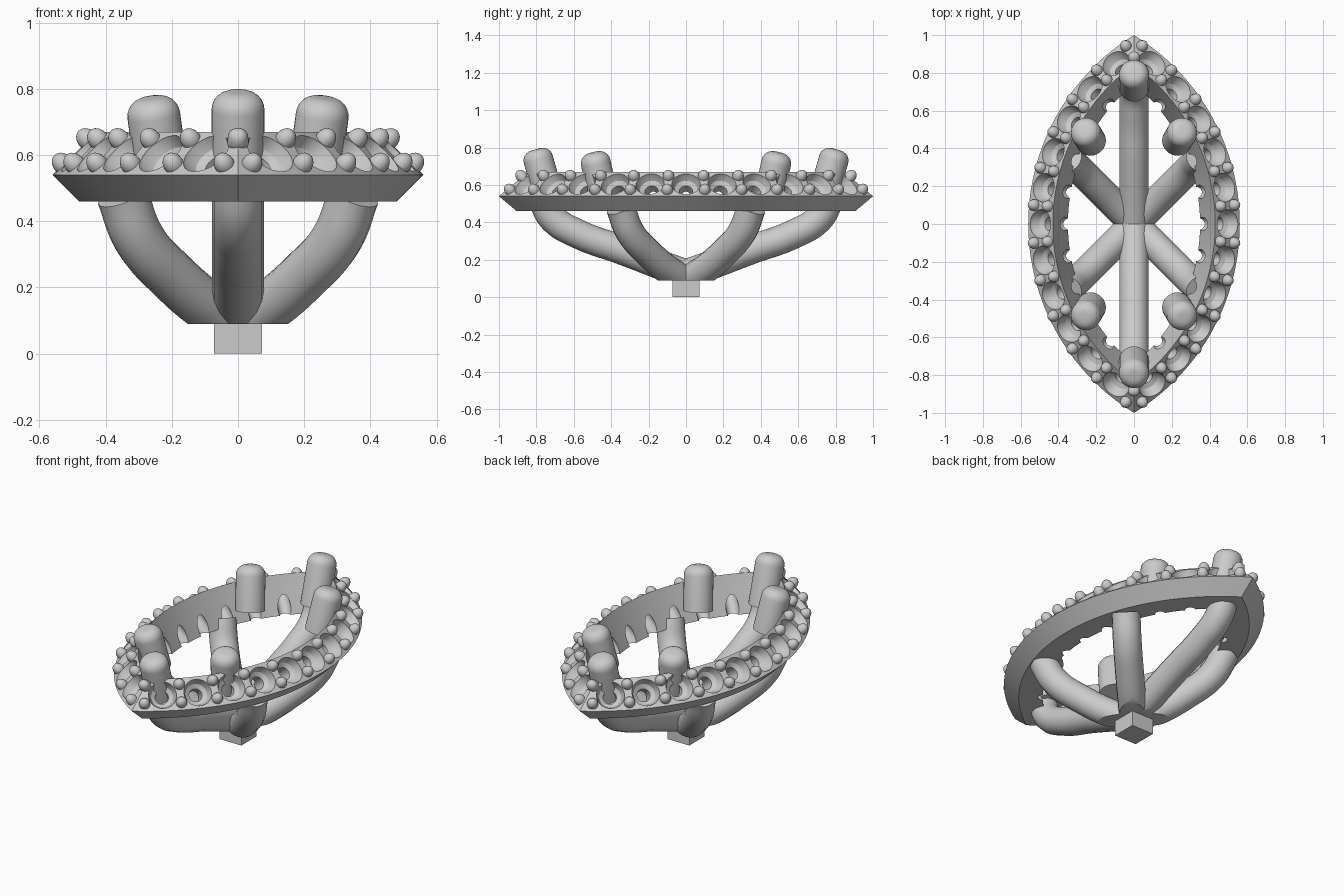
import bpy, bmesh
from math import acos, cos, sin, pi
from mathutils import Vector

if "Cube" in bpy.data.objects:
    bpy.data.objects.remove(bpy.data.objects["Cube"])

R_OUT = 1.173          # radius of the two arcs forming the marquise outline
D = R_OUT - 0.56       # distance of the arc centres from the middle
STEP = 0.175           # angle between neighbouring stone seats


def link(name, bm):
    bmesh.ops.recalc_face_normals(bm, faces=bm.faces[:])
    me = bpy.data.meshes.new(name)
    bm.to_mesh(me)
    bm.free()
    ob = bpy.data.objects.new(name, me)
    bpy.context.collection.objects.link(ob)
    return ob


def activate(ob):
    bpy.ops.object.select_all(action='DESELECT')
    ob.select_set(True)
    bpy.context.view_layer.objects.active = ob


def smooth(ob, angle=35):
    activate(ob)
    bpy.ops.object.shade_smooth_by_angle(angle=angle * pi / 180)


def lathe(bm, profile, origin, axis, seg=24):
    """Revolve (radius, height) points round an axis; closed with caps."""
    rot = Vector((0, 0, 1)).rotation_difference(axis.normalized())
    rings = []
    for r, h in profile:
        rings.append([bm.verts.new(origin + rot @ Vector(
            (r * cos(2 * pi * k / seg), r * sin(2 * pi * k / seg), h))) for k in range(seg)])
    for a, b in zip(rings, rings[1:]):
        for k in range(seg):
            j = (k + 1) % seg
            bm.faces.new((a[k], a[j], b[j], b[k]))
    bm.faces.new(rings[0][::-1])
    bm.faces.new(rings[-1])


def on_arc(side, a, x, z):
    """Point on the arc that passes through x at the waist."""
    r = D + x
    return Vector((side * (r * cos(a) - D), r * sin(a), z))


# marquise halo band: section swept along two mirrored arcs
section = [(0.56, 0.54), (0.48, 0.46), (0.35, 0.46), (0.43, 0.67)]
N = 40
bm = bmesh.new()
loops = []
for x, z in section:
    tip = acos(D / (D + x))
    pts = [on_arc(1, tip * (2 * i / N - 1), x, z) for i in range(N)]
    pts += [on_arc(-1, tip * (1 - 2 * i / N), x, z) for i in range(N)]
    loops.append([bm.verts.new(p) for p in pts])
for i in range(4):
    a, b = loops[i], loops[(i + 1) % 4]
    for k in range(2 * N):
        j = (k + 1) % (2 * N)
        bm.faces.new((a[k], a[j], b[j], b[k]))
halo = link("halo_band", bm)

# stone seats: a flared bowl and a through hole
bm = bmesh.new()
for side in (1, -1):
    for i in range(-5, 6):
        a = i * STEP
        axis = Vector((side * 0.78 * cos(a), 0.78 * sin(a), 0.64))
        lathe(bm, [(0.036, -0.21), (0.036, -0.06), (0.06, -0.045), (0.076, -0.01), (0.08, 0.05)],
              on_arc(side, a, 0.495, 0.605), axis)
cutter = link("seat_cutter", bm)
cutter.hide_render = True
mod = halo.modifiers.new("seats", 'BOOLEAN')
mod.operation, mod.object, mod.solver = 'DIFFERENCE', cutter, 'EXACT'
mod.use_self = True
activate(halo)
bpy.ops.object.modifier_apply(modifier="seats")
bpy.data.objects.remove(cutter)
smooth(halo, 25)

# beads between the seats, two rows
bm = bmesh.new()
for side in (1, -1):
    for i in range(12):
        a = (i - 5.5) * STEP
        axis = Vector((side * cos(a), sin(a), 1)).normalized()
        rot = Vector((0, 0, 1)).rotation_difference(axis).to_matrix().to_4x4()
        for x, z in ((0.532, 0.572), (0.458, 0.646)):
            new = bmesh.ops.create_uvsphere(bm, u_segments=16, v_segments=10, radius=0.031)['verts']
            bmesh.ops.scale(bm, vec=(1, 1, 1.25), verts=new)
            bmesh.ops.transform(bm, matrix=rot, verts=new)
            bmesh.ops.translate(bm, vec=on_arc(side, a, x, z), verts=new)
smooth(link("beads", bm), 60)


# rounded prongs leaning outwards
def prong(name, bottom, top):
    bottom, top = Vector(bottom), Vector(top)
    h, r, e = (top - bottom).length, 0.08, 0.055
    prof = [(r, 0)] + [(r - e + e * cos(t * pi / 12), h - e + e * sin(t * pi / 12)) for t in range(7)]
    bm = bmesh.new()
    lathe(bm, prof, bottom, top - bottom, 32)
    smooth(link(name, bm))


# arched support legs, trimmed at the middle and at the base
def leg(name, direction, path):
    d = Vector(direction)
    cu = bpy.data.curves.new(name, 'CURVE')
    cu.dimensions = '3D'
    cu.bevel_depth, cu.bevel_resolution, cu.resolution_u = 0.078, 6, 8
    cu.use_fill_caps = True
    sp = cu.splines.new('BEZIER')
    sp.bezier_points.add(len(path) - 1)
    for p, (r, z) in zip(sp.bezier_points, path):
        p.co = d * r + Vector((0, 0, z))
        p.handle_left_type = p.handle_right_type = 'AUTO'
    tmp = bpy.data.objects.new(name + "_path", cu)
    bpy.context.collection.objects.link(tmp)
    bm = bmesh.new()
    bm.from_mesh(tmp.to_mesh())
    tmp.to_mesh_clear()
    bpy.data.objects.remove(tmp)
    bmesh.ops.remove_doubles(bm, verts=bm.verts[:], dist=1e-5)
    for co, no in (((0, 0, 0.09), (0, 0, -1)), ((0, 0, 0), -d)):
        cut = bmesh.ops.bisect_plane(bm, geom=bm.verts[:] + bm.edges[:] + bm.faces[:],
                                     plane_co=co, plane_no=no, clear_outer=True)
        edges = [g for g in cut['geom_cut'] if isinstance(g, bmesh.types.BMEdge)]
        bmesh.ops.holes_fill(bm, edges=edges)
    smooth(link(name, bm))


side_path = [(-0.08, 0.05), (0.08, 0.135), (0.2, 0.235), (0.3, 0.35), (0.35, 0.48)]
end_path = [(-0.1, 0.09), (0.1, 0.16), (0.35, 0.255), (0.57, 0.335), (0.71, 0.42), (0.77, 0.53)]
for sy, fb in ((-1, "front"), (1, "back")):
    prong(fb + "_tip_prong", (0, sy * 0.725, 0.51), (0, sy * 0.805, 0.79))
    leg(fb + "_tip_leg", (0, sy, 0), end_path)
    for sx, lr in ((-1, "left"), (1, "right")):
        prong(f"{fb}_{lr}_prong", (sx * 0.228, sy * 0.44, 0.53), (sx * 0.262, sy * 0.495, 0.773))
        leg(f"{fb}_{lr}_leg", (sx, sy, 0), side_path)

# square peg under the legs
bm = bmesh.new()
bmesh.ops.create_cube(bm, size=1)
bmesh.ops.scale(bm, vec=(0.145, 0.145, 0.12), verts=bm.verts[:])
bmesh.ops.translate(bm, vec=(0, 0, 0.06), verts=bm.verts[:])
link("base_peg", bm)
